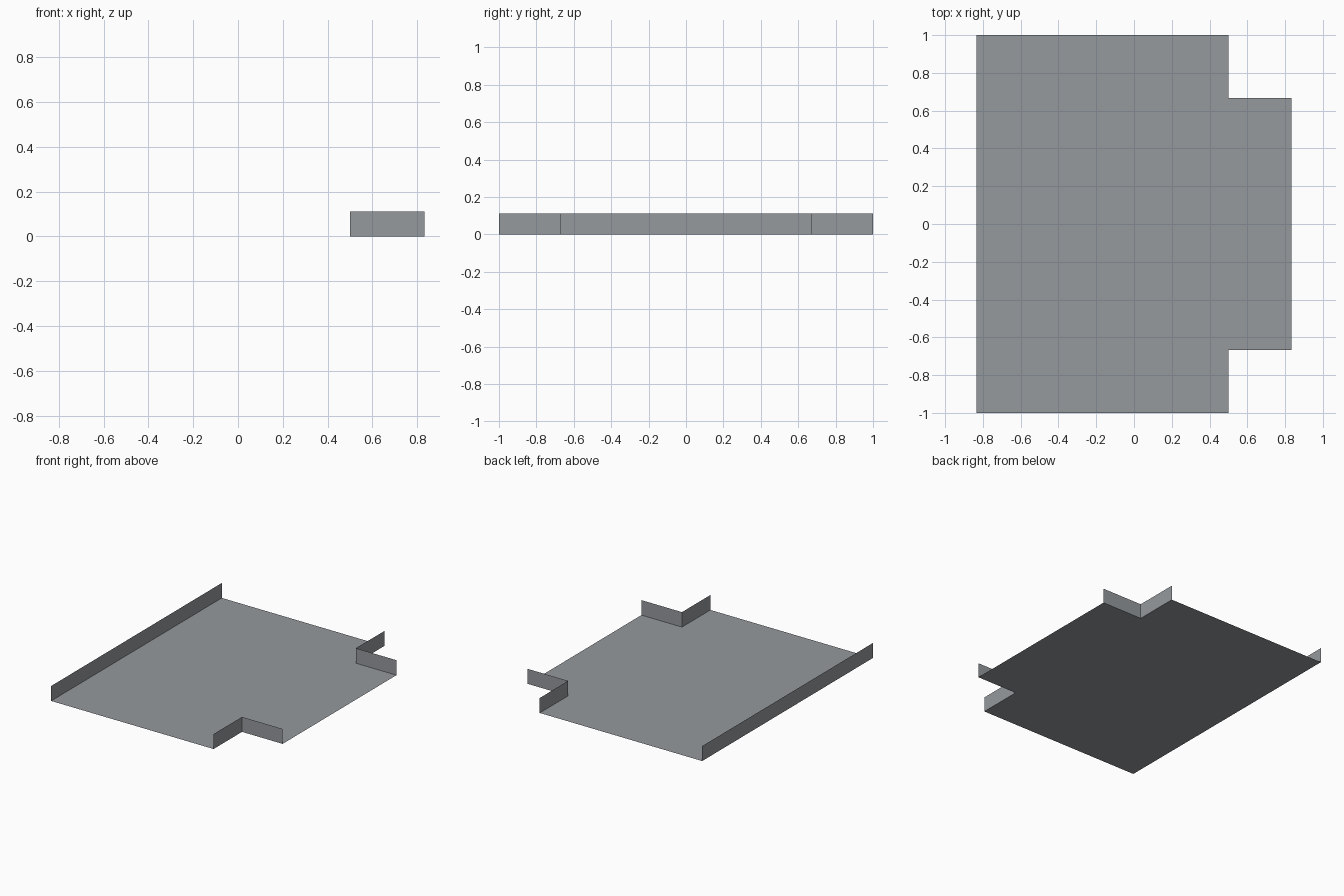
import bpy

cube = bpy.data.objects.get("Cube")
if cube:
    bpy.data.objects.remove(cube)

X, Y = 0.833, 1.0            # outer half sizes
NOTCH_X, NOTCH_Y = 0.5, 0.667  # inner corner of the notches
HEIGHT = 0.111

grey = bpy.data.materials.new("slate_grey")
grey.use_nodes = True
colour = (0.30, 0.32, 0.34, 1)
grey.diffuse_color = colour
grey.node_tree.nodes["Principled BSDF"].inputs["Base Color"].default_value = colour


def sheet(name, verts, faces):
    mesh = bpy.data.meshes.new(name)
    mesh.from_pydata(verts, [], faces)
    mesh.materials.append(grey)
    obj = bpy.data.objects.new(name, mesh)
    bpy.context.collection.objects.link(obj)


def wall(name, path):
    """Upright sheet that follows a path on the floor."""
    n = len(path)
    verts = [(x, y, z) for z in (0, HEIGHT) for x, y in path]
    sheet(name, verts, [(i, i + 1, n + i + 1, n + i) for i in range(n - 1)])


# Floor with two notched corners
outline = [(-X, -Y), (NOTCH_X, -Y), (NOTCH_X, -NOTCH_Y), (X, -NOTCH_Y),
           (X, NOTCH_Y), (NOTCH_X, NOTCH_Y), (NOTCH_X, Y), (-X, Y)]
sheet("floor", [(x, y, 0) for x, y in outline], [tuple(range(len(outline)))])

# Long side wall
wall("side_wall", [(-X, Y), (-X, -Y)])

# Angled walls around the notches
for name, s in (("front_notch_wall", -1), ("back_notch_wall", 1)):
    path = [(NOTCH_X, s * Y), (NOTCH_X, s * NOTCH_Y), (X, s * NOTCH_Y)]
    wall(name, path[::-s])
